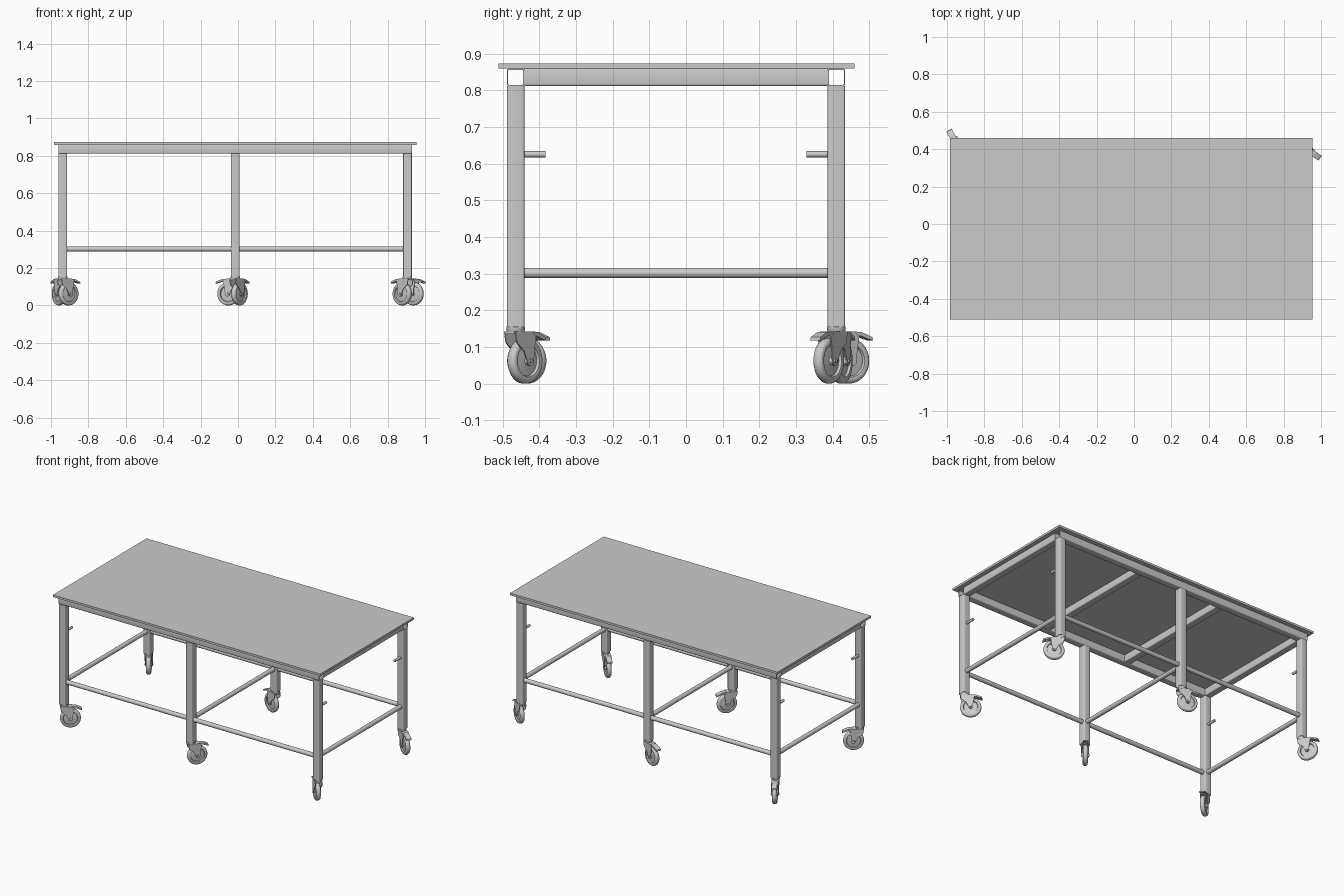
import bpy, bmesh
from math import cos, sin, pi, radians
from mathutils import Vector, Matrix

if "Cube" in bpy.data.objects:
    bpy.data.objects.remove(bpy.data.objects["Cube"])


def finish(name, bm, mat=Matrix(), smooth=True):
    bmesh.ops.remove_doubles(bm, verts=bm.verts, dist=1e-6)
    bmesh.ops.recalc_face_normals(bm, faces=bm.faces)
    me = bpy.data.meshes.new(name)
    bm.to_mesh(me)
    bm.free()
    ob = bpy.data.objects.new(name, me)
    bpy.context.collection.objects.link(ob)
    ob.matrix_world = mat
    if smooth:
        bpy.ops.object.select_all(action='DESELECT')
        ob.select_set(True)
        bpy.context.view_layer.objects.active = ob
        bpy.ops.object.shade_smooth_by_angle(angle=radians(35))
    return ob


def box(name, lo, hi):
    bm = bmesh.new()
    bmesh.ops.create_cube(bm, size=1)
    for v in bm.verts:
        v.co = [lo[i] + (v.co[i] + .5) * (hi[i] - lo[i]) for i in range(3)]
    return finish(name, bm, smooth=False)


def rounded_square(half, r, n=3):
    pts = []
    for q in range(4):
        a0 = q * pi / 2
        cx = (half - r) * (1 if q in (0, 3) else -1)
        cy = (half - r) * (1 if q < 2 else -1)
        for k in range(n + 1):
            a = a0 + k * pi / 2 / n
            pts.append((cx + r * cos(a), cy + r * sin(a)))
    return pts


def circle(r, n=24):
    return [(r * cos(2 * pi * k / n), r * sin(2 * pi * k / n)) for k in range(n)]


def tube(name, a, b, outer, inner=None):
    """Bar from a to b; open hollow ends if an inner profile is given."""
    a, b = Vector(a), Vector(b)
    d = b - a
    bm = bmesh.new()
    n = len(outer)
    rings = [[bm.verts.new((x, y, z)) for x, y in prof]
             for prof in (outer, inner) if prof for z in (0, d.length)]
    pairs = [(0, 1)] + ([(2, 3), (0, 2), (1, 3)] if inner else [])
    for p, q in pairs:
        for k in range(n):
            m = (k + 1) % n
            bm.faces.new((rings[p][k], rings[p][m], rings[q][m], rings[q][k]))
    if not inner:
        bm.faces.new(rings[0])
        bm.faces.new(rings[1])
    up = 'X' if abs(d.normalized().x) < .5 else 'Y'
    mat = Matrix.Translation(a) @ d.to_track_quat('Z', up).to_matrix().to_4x4()
    return finish(name, bm, mat)


def lathe(name, prof, mat, n=40):
    bm = bmesh.new()
    vs = [bm.verts.new((r, 0, z)) for r, z in prof]
    es = [bm.edges.new(p) for p in zip(vs, vs[1:])]
    bmesh.ops.spin(bm, geom=vs + es, cent=(0, 0, 0), axis=(0, 0, 1),
                   angle=2 * pi, steps=n)
    return finish(name, bm, mat)


def slab(bm, prof, v0, v1):
    """Side profile in (u, z), extruded across v."""
    f = bm.faces.new([bm.verts.new((u, v0, z)) for u, z in prof])
    ext = bmesh.ops.extrude_face_region(bm, geom=[f])['geom']
    bmesh.ops.translate(bm, vec=(0, v1 - v0, 0),
                        verts=[e for e in ext if isinstance(e, bmesh.types.BMVert)])


H = .0235                                   # half width of the square tube
XS = {'left': -.937, 'middle': -.015, 'right': .906}
YS = {'front': -.4645, 'back': .410}
SQ, SQ_IN = rounded_square(H, .005), rounded_square(H - .003, .003)
ROD, PEG = circle(.014), circle(.0085, 16)
RAIL_Z, ROD_Z, PEG_Z = .8355, .302, .6255

# Table top
box('table_top', (-.985, -.511, .859), (.955, .459, .873))

# Upper frame: open long rails and cross rails
for side, y in YS.items():
    tube(f'{side}_top_rail', (-.9605, y, RAIL_Z), (.9295, y, RAIL_Z), SQ, SQ_IN)
y0, y1 = YS['front'] + H, YS['back'] - H
for k in range(4):
    x = XS['left'] + k * (XS['right'] - XS['left']) / 3
    tube(f'top_cross_rail_{k + 1}', (x, y0, RAIL_Z), (x, y1, RAIL_Z), SQ)

# Legs, round lower bars and pegs
for xn, x in XS.items():
    tube(f'{xn}_lower_cross_bar', (x, y0, ROD_Z), (x, y1, ROD_Z), ROD)
    for yn, y in YS.items():
        tube(f'{yn}_{xn}_leg', (x, y, .155), (x, y, .812), SQ)
        if xn != 'middle':
            s = 1 if yn == 'front' else -1
            tube(f'{yn}_{xn}_peg', (x, y + s * H, PEG_Z), (x, y + s * .082, PEG_Z), PEG)
for yn, y in YS.items():
    for a, b in (('left', 'middle'), ('middle', 'right')):
        tube(f'{yn}_{a}_lower_bar', (XS[a] + H, y, ROD_Z), (XS[b] - H, y, ROD_Z), ROD)

# Swivel casters: u points along the trail direction
OFF, AX = .038, .0625
half = [(0, .017), (.010, .017), (.012, .009), (.041, .006), (.044, .013),
        (.052, .0145), (.058, .012), (.0615, .007), (.0625, 0)]
WHEEL = half + [(r, -z) for r, z in half[-2::-1]]
FORK = [(-.024, .143), (.045, .143), (.060, .128), (.056, .105)]
FORK += [(OFF + .014 * cos(a), AX + .014 * sin(a))
         for a in [radians(20 - 25 * k) for k in range(9)]]
FORK += [(.012, .088), (-.018, .112)]
PEDAL = [(.030, .143), (.070, .141), (.104, .127), (.106, .118), (.088, .123),
         (.070, .130), (.030, .133)]


def caster(label, x, y, deg):
    base = Matrix.Translation((x, y, 0)) @ Matrix.Rotation(radians(deg), 4, 'Z')
    axle = base @ Matrix.Translation((OFF, 0, AX)) @ Matrix.Rotation(pi / 2, 4, 'X')
    lathe(label + '_wheel', WHEEL, axle)
    lathe(label + '_axle', [(0, .025), (.006, .025), (.007, .021), (.007, -.021),
                            (.006, -.025), (0, -.025)], axle, 16)
    lathe(label + '_collar', [(0, .156), (.024, .156), (.0255, .154), (.0255, .146),
                              (.023, .142), (.023, .137), (0, .137)], base, 32)
    bm = bmesh.new()
    for s in (-1, 1):
        slab(bm, FORK, s * .018, s * .0215)
    slab(bm, [(-.024, .136), (-.024, .143), (.045, .143), (.045, .136)], -.018, .018)
    finish(label + '_fork', bm, base, False)
    bm = bmesh.new()
    slab(bm, PEDAL, -.016, .016)
    finish(label + '_brake_pedal', bm, base, False)


ANGLES = {('front', 'left'): 37, ('front', 'middle'): 53, ('front', 'right'): 138,
          ('back', 'left'): 120, ('back', 'middle'): 160, ('back', 'right'): -33}
for (yn, xn), deg in ANGLES.items():
    caster(f'{yn}_{xn}_caster', XS[xn], YS[yn], deg)
